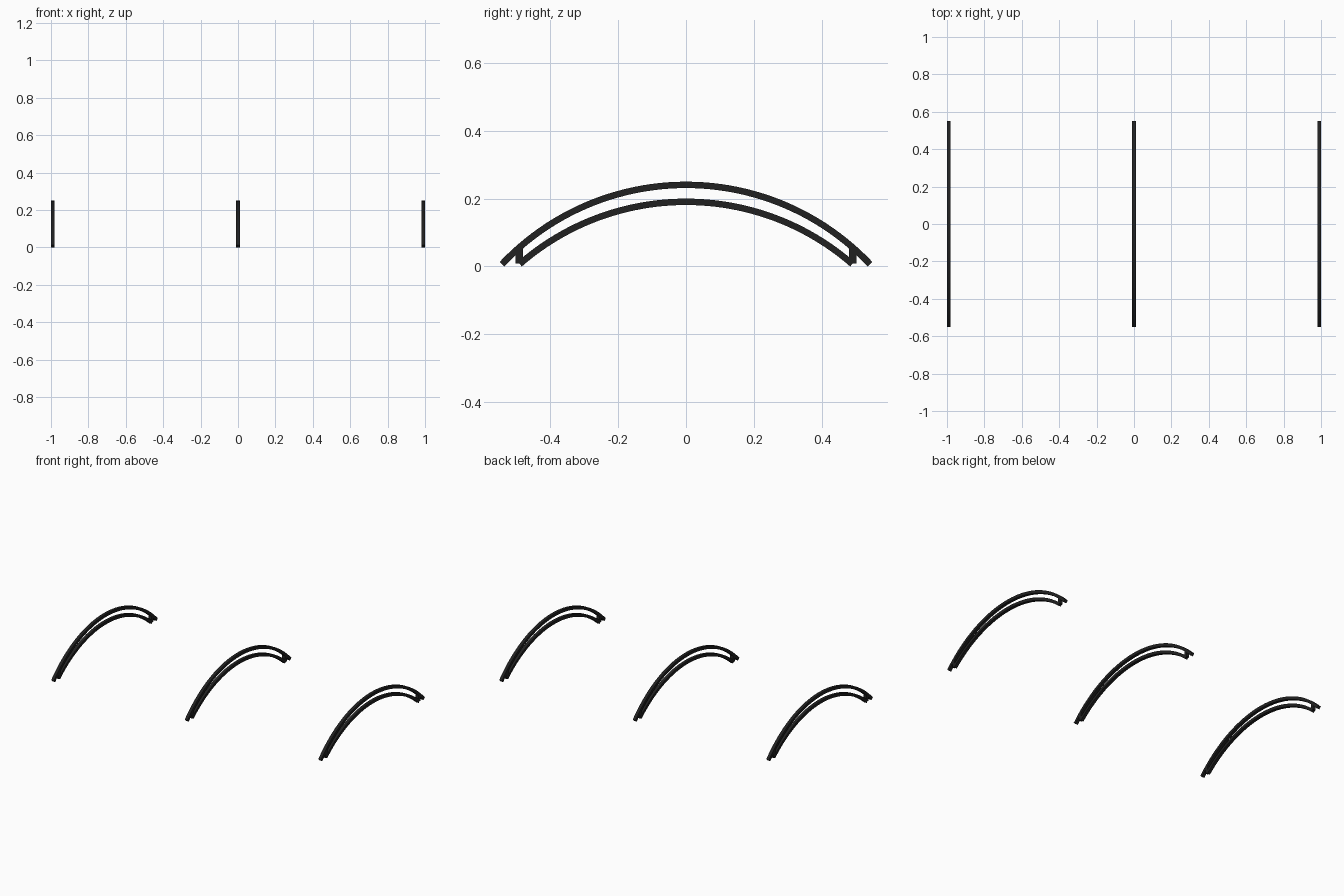
import bpy, bmesh, math

if "Cube" in bpy.data.objects:
    bpy.data.objects.remove(bpy.data.objects["Cube"])

W = 0.02          # width of every bar along x
R = 0.757         # radius of both chords, lower one is simply shifted down
T = 0.019         # chord depth
SEG = 48


def arc_z(y, apex, radius=R):
    return apex - radius + math.sqrt(radius * radius - y * y)


def extrude_profile(name, rows, x):
    """Closed bar from (y, z_top, y, z_bottom) rows, W wide, centred on x."""
    bm = bmesh.new()
    rings = []
    for (yt, zt, yb, zb) in rows:
        rings.append([bm.verts.new(c) for c in (
            (x - W / 2, yt, zt), (x + W / 2, yt, zt),
            (x + W / 2, yb, zb), (x - W / 2, yb, zb))])
    for a, b in zip(rings, rings[1:]):
        for i in range(4):
            j = (i + 1) % 4
            bm.faces.new((a[i], a[j], b[j], b[i]))
    bm.faces.new(rings[0])
    bm.faces.new(rings[-1][::-1])
    bmesh.ops.recalc_face_normals(bm, faces=bm.faces)
    me = bpy.data.meshes.new(name)
    bm.to_mesh(me)
    bm.free()
    ob = bpy.data.objects.new(name, me)
    ob.data.materials.append(dark)
    bpy.context.collection.objects.link(ob)
    return ob


def chord(name, x, apex, half):
    """Curved chord with constant depth and ends cut square to the curve."""
    a_max = math.asin(half / R)
    rows = []
    for i in range(SEG + 1):
        a = -a_max + 2 * a_max * i / SEG
        s, c = math.sin(a), math.cos(a)
        rows.append((R * s, apex - R + R * c,
                     (R - T) * s, apex - R + (R - T) * c))
    ob = extrude_profile(name, rows, x)
    bpy.context.view_layer.objects.active = ob
    ob.select_set(True)
    bpy.ops.object.shade_smooth_by_angle(angle=math.radians(30))
    ob.select_set(False)


dark = bpy.data.materials.new("dark_metal")
dark.diffuse_color = (0.015, 0.015, 0.015, 1)
dark.use_nodes = True
dark.node_tree.nodes["Principled BSDF"].inputs["Base Color"].default_value = dark.diffuse_color

# three identical roof trusses
for label, x in (("left", -0.99), ("middle", 0.0), ("right", 0.99)):
    chord(label + "_upper_chord", x, 0.25, 0.55)
    chord(label + "_lower_chord", x, 0.20, 0.497)
    # short end posts joining the chords
    for side, y in (("front", -0.492), ("back", 0.492)):
        h, top = 0.0105, arc_z(y, 0.24)
        extrude_profile(f"{label}_{side}_post",
                        [(y - h, top, y - h, 0.008), (y + h, top, y + h, 0.008)], x)
